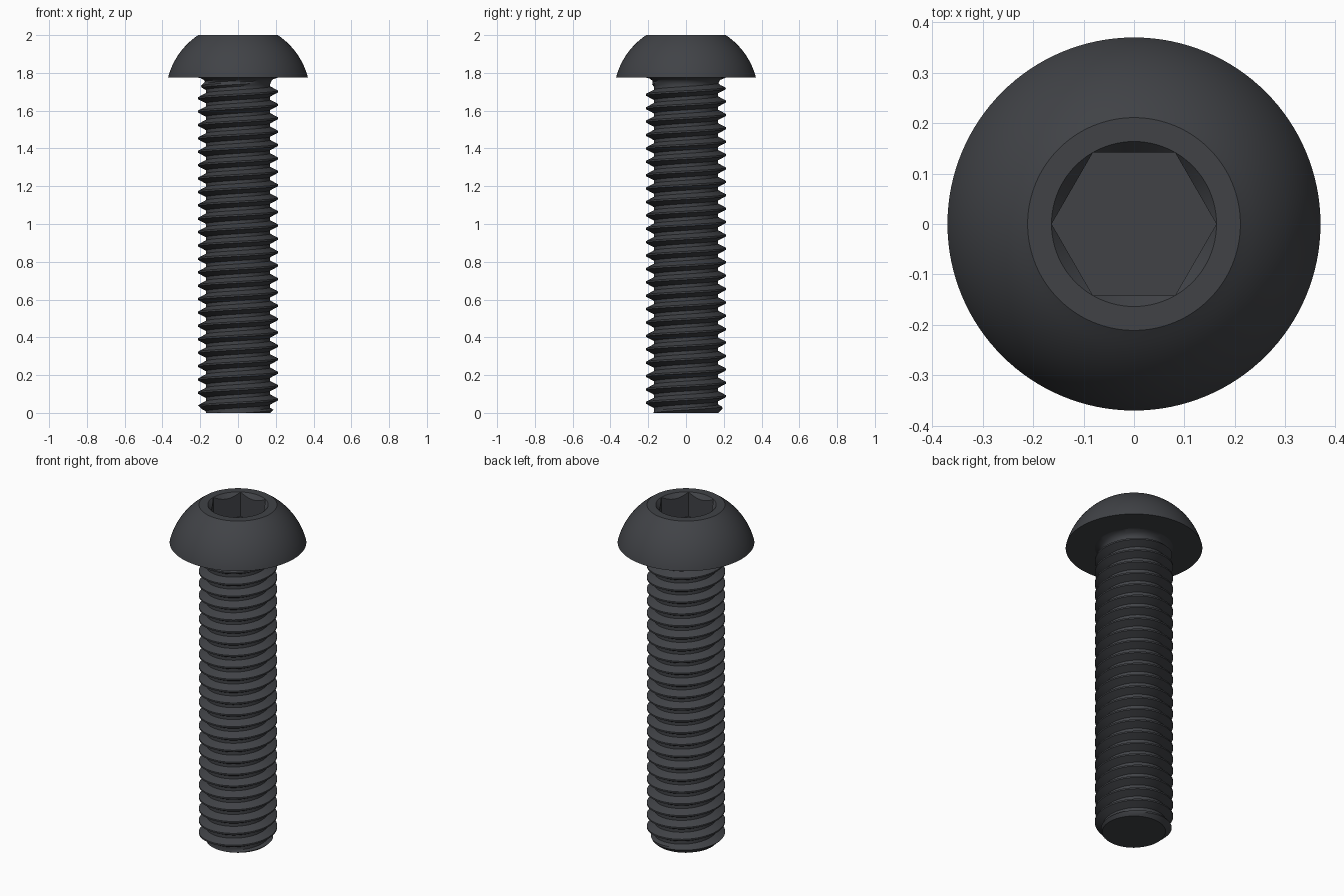
import bpy, bmesh, math

if "Cube" in bpy.data.objects:
    bpy.data.objects.remove(bpy.data.objects["Cube"])

PITCH, MAJOR, MINOR = 0.0709, 0.212, 0.170
SEAT, TOP = 1.775, 2.0          # underside and top of the head

black = bpy.data.materials.new("black_oxide")
black.diffuse_color = (0.052, 0.055, 0.062, 1)
black.use_nodes = True
black.node_tree.nodes["Principled BSDF"].inputs["Base Color"].default_value = black.diffuse_color


def finish(name, bm):
    bmesh.ops.recalc_face_normals(bm, faces=bm.faces)
    me = bpy.data.meshes.new(name)
    bm.to_mesh(me)
    bm.free()
    ob = bpy.data.objects.new(name, me)
    bpy.context.collection.objects.link(ob)
    me.materials.append(black)
    return ob


def lathe(name, profile, n):
    """Closed solid of revolution from (radius, z) points, capped at both ends."""
    bm = bmesh.new()
    rings = [[bm.verts.new((r * math.cos(2 * math.pi * j / n),
                            r * math.sin(2 * math.pi * j / n), z)) for j in range(n)]
             for r, z in profile]
    for a, b in zip(rings, rings[1:]):
        for j in range(n):
            k = (j + 1) % n
            bm.faces.new((a[j], a[k], b[k], b[j]))
    bm.faces.new(rings[0])
    bm.faces.new(rings[-1])
    return finish(name, bm)


def smooth(ob, angle):
    bpy.ops.object.select_all(action='DESELECT')
    ob.select_set(True)
    bpy.context.view_layer.objects.active = ob
    bpy.ops.object.shade_smooth_by_angle(angle=math.radians(angle))


# Button head: spherical dome centred on the axis
CZ, R = 1.681, 0.382
a0, a1 = math.asin((SEAT - CZ) / R), math.acos(0.211 / R)
dome = [(R * math.cos(a0 + (a1 - a0) * i / 16), CZ + R * math.sin(a0 + (a1 - a0) * i / 16))
        for i in range(17)]
dome[0], dome[-1] = (0.37, SEAT), (0.211, TOP)
head = lathe("button_head", dome, 128)

# Hex socket with a conical lead-in
hex_cut = lathe("hex_cutter", [(0.1634, TOP - 0.147), (0.1634, TOP + 0.1)], 6)
cone_cut = lathe("lead_in_cutter", [(0.12, TOP - 0.05), (0.1637, TOP), (0.1637, TOP + 0.05)], 96)
bpy.context.view_layer.objects.active = head
for cutter in (hex_cut, cone_cut):
    mod = head.modifiers.new("socket", 'BOOLEAN')
    mod.operation, mod.solver, mod.object = 'DIFFERENCE', 'EXACT', cutter
    bpy.ops.object.modifier_apply(modifier=mod.name)
    bpy.data.objects.remove(cutter)
smooth(head, 25)


# Threaded shank: helical grid, chamfered tip, thread run-out and fillet under the head
def shank_radius(z, turn):
    d = abs((z / PITCH - turn + 0.5) % 1 - 0.5)        # distance from crest in pitches
    t = min(1, max(0, (0.375 - d) / (0.375 - 0.0625)))
    t *= min(1, max(0, (1.755 - z) / 0.035))
    r = MINOR + (MAJOR - MINOR) * t
    r = min(r, 0.172 + z)
    f = min(1, max(0, (z - (SEAT - 0.04)) / 0.04))
    return max(r, MINOR + 0.042 * (1 - math.sqrt(1 - f * f)))


N = 72
steps = [-0.375, -0.22, -0.0625, 0.0625, 0.22, 0.375, 0.5]
levels = [i + s for i in range(-2, 27) for s in steps]
bm = bmesh.new()
cols = []
for j in range(N + 1):
    turn = j / N
    ang = 2 * math.pi * turn
    col = []
    for lv in levels:
        z = min(SEAT, max(0, (lv + turn) * PITCH))
        r = shank_radius(z, turn)
        col.append(bm.verts.new((r * math.cos(ang), r * math.sin(ang), z)))
    cols.append(col)
for a, b in zip(cols, cols[1:]):
    for i in range(len(levels) - 1):
        bm.faces.new((a[i], b[i], b[i + 1], a[i + 1]))
bmesh.ops.remove_doubles(bm, verts=bm.verts, dist=1e-5)
bmesh.ops.holes_fill(bm, edges=[e for e in bm.edges if e.is_boundary], sides=0)
shank = finish("threaded_shank", bm)
smooth(shank, 35)
